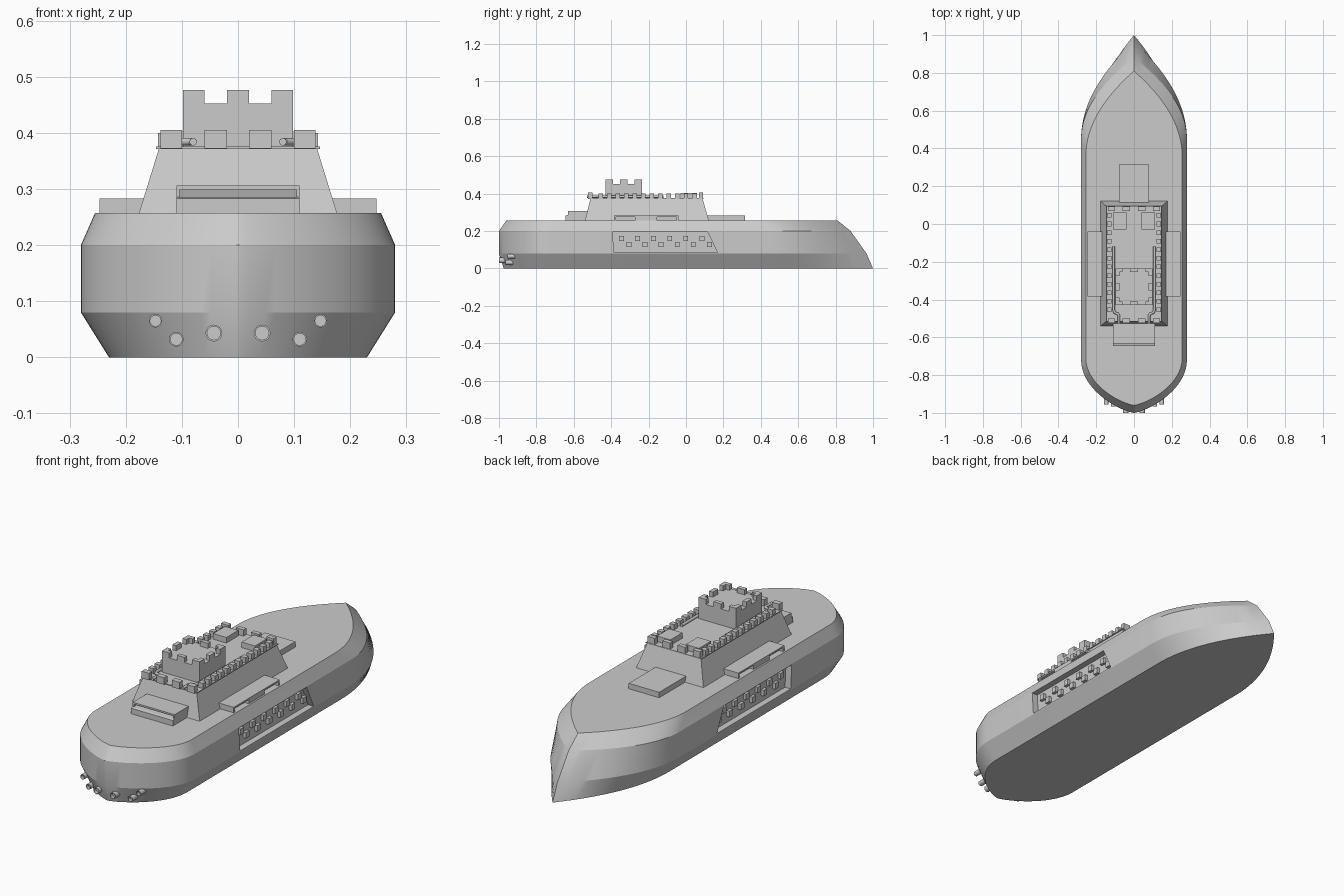
import bpy, bmesh, math
from mathutils import Vector

if "Cube" in bpy.data.objects:
    bpy.data.objects.remove(bpy.data.objects["Cube"])


def mesh_obj(name, bm):
    bmesh.ops.recalc_face_normals(bm, faces=bm.faces)
    me = bpy.data.meshes.new(name)
    bm.to_mesh(me)
    bm.free()
    ob = bpy.data.objects.new(name, me)
    bpy.context.collection.objects.link(ob)
    return ob


def boxes(name, ranges):
    """One object from a list of (x0,x1,y0,y1,z0,z1) blocks."""
    bm = bmesh.new()
    for x0, x1, y0, y1, z0, z1 in ranges:
        vs = bmesh.ops.create_cube(bm, size=1)['verts']
        for v in vs:
            v.co = ((x0 + x1) / 2 + v.co.x * (x1 - x0),
                    (y0 + y1) / 2 + v.co.y * (y1 - y0),
                    (z0 + z1) / 2 + v.co.z * (z1 - z0))
    return mesh_obj(name, bm)


def both(x0, x1, *r):
    return [(x0, x1, *r), (-x1, -x0, *r)]


def loft(name, rings):
    bm = bmesh.new()
    vr = [[bm.verts.new(p) for p in r] for r in rings]
    n = len(vr[0])
    for a, b in zip(vr, vr[1:]):
        for i in range(n):
            j = (i + 1) % n
            bm.faces.new((a[i], a[j], b[j], b[i]))
    bm.faces.new(vr[0])
    bm.faces.new(vr[-1])
    return mesh_obj(name, bm)


def side_prism(name, profile, x0, x1):
    return loft(name, [[(x, y, z) for y, z in profile] for x in (x0, x1)])


def smooth(ob, deg):
    bpy.ops.object.select_all(action='DESELECT')
    ob.select_set(True)
    bpy.context.view_layer.objects.active = ob
    bpy.ops.object.shade_smooth_by_angle(angle=math.radians(deg))


# hull: pointed bow (+y), rounded stern (-y), four height levels
def outline(z, w, bow0, bow1, st0, st1, n=20):
    half = []
    for i in range(n):
        a = math.pi / 2 * (1 - i / n)
        half.append((w * max(math.cos(a), 0) ** 1.5, st0 + (st1 - st0) * math.sin(a)))
    half.append((w, st0))
    for i in range(n + 1):
        t = i / n
        half.append((w * (1 - t * t), bow0 + (bow1 - bow0) * t))
    half[0], half[-1] = (0, st1), (0, bow1)
    return [(x, y, z) for x, y in half] + [(-x, y, z) for x, y in half[-2:0:-1]]


hull = loft("hull", [outline(0, .23, .45, 1.0, -.71, -.975),
                     outline(.08, .28, .45, .965, -.72, -1.0),
                     outline(.2, .28, .45, .88, -.72, -1.0),
                     outline(.257, .255, .36, .81, -.71, -.96)])

# slanted recesses in the hull sides
for s in (-1, 1):
    cut = side_prism("recess_cutter", [(-.385, .085), (.168, .085), (.115, .196), (-.393, .196)],
                     s * .25, s * .32)
    cut.hide_render = True
    m = hull.modifiers.new("recess", 'BOOLEAN')
    m.object, m.operation, m.solver = cut, 'DIFFERENCE', 'EXACT'
    bpy.context.view_layer.objects.active = hull
    bpy.ops.object.modifier_apply(modifier=m.name)
    bpy.data.objects.remove(cut)
smooth(hull, 18)

# gun ports in two staggered rows
ports = []
for i in range(6):
    for y, z in ((-.345 + i * .086, .16), (-.305 + i * .086, .128)):
        ports += both(.245, .264, y - .013, y + .013, z - .014, z + .014)
boxes("gun_ports", ports)

# sloped castle block with thin ledge
Z = .375
loft("castle", [[(-w, a, z), (w, a, z), (w, b, z), (-w, b, z)]
                for w, a, b, z in ((.177, -.54, .122, .255), (.14, -.51, .088, Z))])
boxes("castle_ledge", [(-.146, .146, -.517, .094, .371, .3755)])

# castle battlements
teeth = []
for x0, x1 in ((.1, .138), (.02, .06)):
    teeth += both(x0, x1, -.525, -.5, .372, .405)
    teeth += both(x0, x1, .07, .092, .372, .405)
for i in range(12):
    y = -.455 + i * .0455
    teeth += both(.118, .143, y - .012, y + .012, .372, .4)
boxes("castle_battlements", teeth)

# keep tower and its battlements
boxes("tower", [(-.098, .098, -.43, -.235, Z, .452)])
teeth = []
for a, b in ((0, .038), (.078, .118), (.158, .196)):
    for y in (-.43, -.255):
        teeth.append((a - .098, b - .098, y, y + .02, .451, .476))
teeth += both(.078, .098, -.352, -.313, .451, .476)
for y0 in (-.41, -.275):
    teeth += both(.078, .098, y0, y0 + .02, .451, .476)
boxes("tower_battlements", teeth)

# forward deck houses
boxes("deck_houses", both(.04, .11, -.03, .06, Z, .402))

# hatches and side platforms
boxes("bow_hatch", [(-.08, .08, .1, .315, .255, .283)])
side_prism("stern_hatch", [(-.5, .255), (-.645, .255), (-.645, .283), (-.632, .286),
                           (-.622, .286), (-.535, .305), (-.5, .305)], -.11, .11)
boxes("stern_hatch_lid", [(-.11, .11, -.632, -.525, .298, .306),
                          (-.11, -.104, -.632, -.525, .28, .3),
                          (.104, .11, -.632, -.525, .28, .3)])
boxes("side_platforms", both(.16, .247, -.385, -.04, .276, .283)
      + both(.16, .225, -.385, -.04, .255, .277)
      + both(.22, .247, -.272, -.155, .255, .277)
      + both(.22, .247, -.385, -.375, .255, .277)
      + both(.22, .247, -.05, -.04, .255, .277))

# deck pipes with a jog toward the stern
cu = bpy.data.curves.new("deck_pipes", 'CURVE')
cu.dimensions, cu.bevel_depth, cu.bevel_resolution = '3D', .007, 2
cu.use_fill_caps = True
for s in (-1, 1):
    pts = [(.108, -.12), (.108, -.455), (.102, -.47), (.086, -.475), (.08, -.485), (.08, -.528)]
    sp = cu.splines.new('POLY')
    sp.points.add(len(pts) - 1)
    for p, (x, y) in zip(sp.points, pts):
        p.co = (s * x, y, .384, 1)
bpy.context.collection.objects.link(bpy.data.objects.new("deck_pipes", cu))

# stern nozzles: tubes with a hollow mouth
bm_rings = []
for x, z, y0, r in ((.147, .065, -.955, .012), (.11, .032, -.965, .013), (.043, .043, -1.0, .015)):
    for s in (-1, 1):
        rings = []
        for rad, y in ((r, y0 + .08), (r, y0), (r * .8, y0), (r * .8, y0 + .015)):
            rings.append([(s * x + rad * math.cos(k * math.pi / 8), y,
                           z + rad * math.sin(k * math.pi / 8)) for k in range(16)])
        smooth(loft("stern_nozzle", rings), 30)
